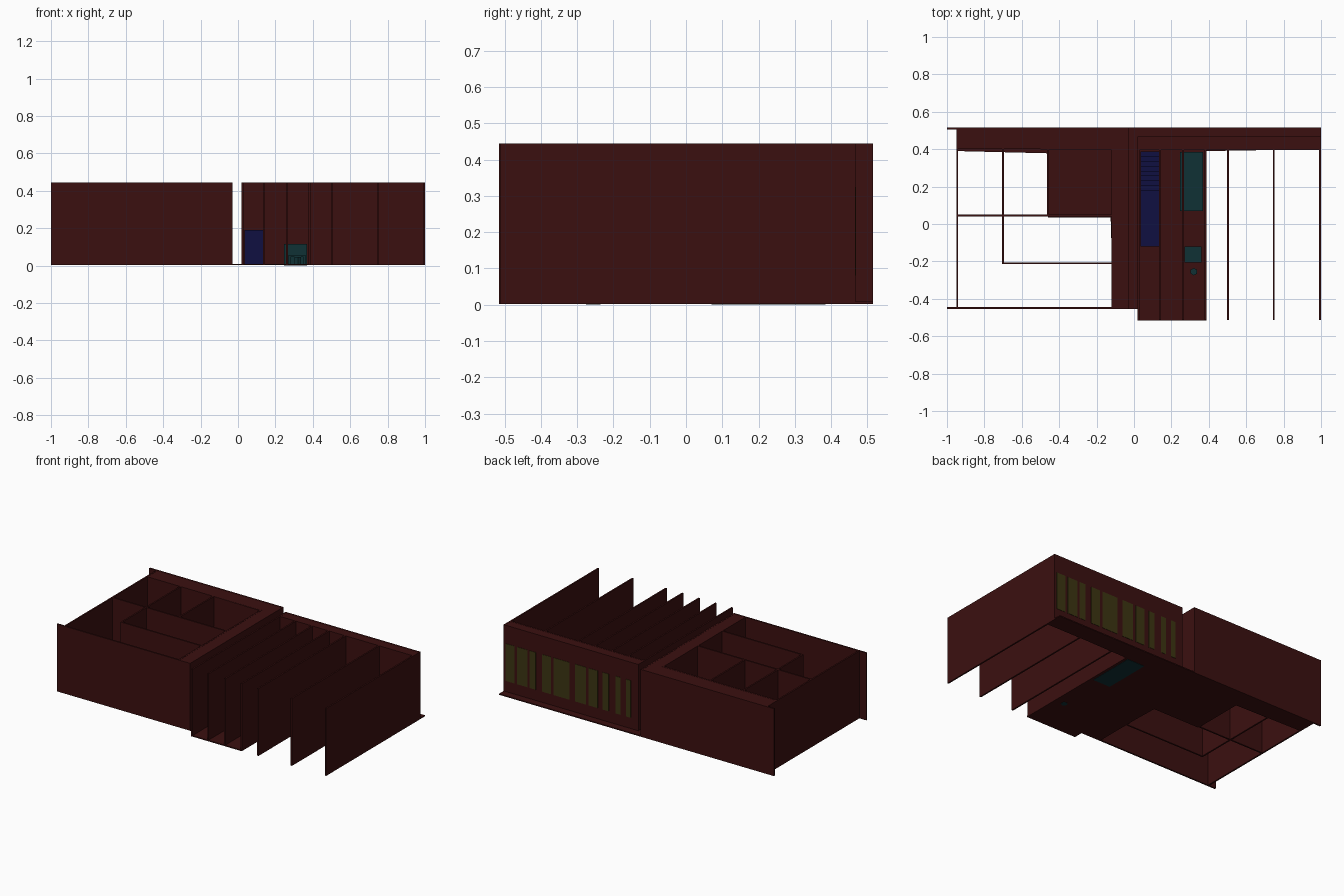
import bpy, bmesh

cube = bpy.data.objects.get("Cube")
if cube:
    bpy.data.objects.remove(cube, do_unlink=True)

H = 0.445   # wall height
T = 0.01    # wall thickness


def material(name, rgb):
    m = bpy.data.materials.new(name)
    m.use_nodes = True
    m.diffuse_color = (*rgb, 1)
    m.node_tree.nodes["Principled BSDF"].inputs["Base Color"].default_value = (*rgb, 1)
    return m


RED = material("dark red", (0.044, 0.005, 0.005))
BLUE = material("navy blue", (0.005, 0.005, 0.052))
TEAL = material("dark teal", (0.005, 0.031, 0.036))
OLIVE = material("dark olive", (0.045, 0.036, 0.006))


def slab(name, outline, z0, z1, mat):
    """Extrude a flat outline between two heights."""
    bm = bmesh.new()
    base = bm.faces.new([bm.verts.new((x, y, z0)) for x, y in outline])
    top = bmesh.ops.extrude_face_region(bm, geom=[base])["geom"]
    for v in top:
        if isinstance(v, bmesh.types.BMVert):
            v.co.z = z1
    bmesh.ops.recalc_face_normals(bm, faces=bm.faces)
    mesh = bpy.data.meshes.new(name)
    bm.to_mesh(mesh)
    bm.free()
    mesh.materials.append(mat)
    ob = bpy.data.objects.new(name, mesh)
    bpy.context.collection.objects.link(ob)
    return ob


def box(name, x0, x1, y0, y1, z0, z1, mat=RED):
    return slab(name, [(x0, y0), (x1, y0), (x1, y1), (x0, y1)], z0, z1, mat)


def wall_x(name, x0, x1, y):
    box(name, x0, x1, y - T / 2, y + T / 2, 0.002, H)


def wall_y(name, x, y0, y1):
    box(name, x - T / 2, x + T / 2, y0, y1, 0.002, H)


# Floor of the corridors, the hall and the inner room
slab("floor", [(1, 0.515), (-0.95, 0.515), (-0.95, 0.39), (-0.46, 0.378),
               (-0.46, 0.035), (-0.125, 0.035), (-0.11, -0.455), (0.02, -0.455),
               (0.02, -0.515), (0.388, -0.515), (0.388, 0.39), (1, 0.4)],
     0.002, 0.009, RED)

# Corridor ceilings
slab("west_corridor_ceiling", [(-0.95, 0.51), (-0.95, 0.405), (-0.11, 0.395),
                               (-0.11, -0.45), (-0.03, -0.45), (-0.03, 0.51)],
     H - 0.008, H - 0.001, RED)
box("east_corridor_ceiling", 0.02, 1, 0.395, 0.465, H - 0.008, H - 0.001)

# West wing outer walls
wall_x("west_back_wall", -1, -0.03, 0.51)
wall_x("west_front_wall", -1, -0.03, -0.45)
wall_y("west_end_wall", -0.945, -0.45, 0.51)
wall_y("west_passage_wall", -0.035, -0.455, 0.515)

# West wing rooms
wall_x("west_corridor_wall", -0.945, -0.11, 0.405)
wall_y("west_inner_wall", -0.115, -0.45, 0.405)
wall_x("room_wall_long", -0.945, -0.115, 0.045)
wall_x("room_wall_short", -0.705, -0.115, -0.21)
wall_y("room_divider_outer", -0.7, -0.21, 0.405)
wall_y("room_divider_inner", -0.46, 0.045, 0.405)

# East wing walls and open-fronted dividers
wall_x("east_window_wall", 0.02, 1, 0.462)
wall_x("east_corridor_wall", 0.02, 1, 0.4)
wall_y("east_passage_wall", 0.025, -0.515, 0.465)
for x in (0.14, 0.262, 0.383, 0.503, 0.747):
    wall_y("east_divider", x, -0.512, 0.4)
wall_y("east_end_wall", 0.995, -0.512, 0.465)

# Window panes along the east back wall
for a, b in ((0.92, 0.985), (0.825, 0.9), (0.765, 0.81), (0.655, 0.72),
             (0.52, 0.635), (0.4, 0.48), (0.315, 0.38), (0.235, 0.28),
             (0.15, 0.185), (0.075, 0.11)):
    box("window_pane", a, b, 0.465, 0.469, 0.08, 0.325, OLIVE)

# Staircase with a landing
box("stair_landing", 0.035, 0.136, -0.12, 0.18, 0.009, 0.19, BLUE)
STEPS = 8
for i in range(STEPS):
    y = 0.18 + i * 0.026
    box("stair_step", 0.035, 0.136, y, y + 0.026, 0.009,
        0.19 * (1 - (i + 1) / (STEPS + 1)), BLUE)

# Furniture
box("cabinet", 0.245, 0.37, 0.07, 0.385, 0, 0.115, TEAL)
box("bench_top", 0.27, 0.36, -0.205, -0.12, 0.045, 0.058, TEAL)
for x in (0.27, 0.35):
    for y in (-0.205, -0.13):
        box("bench_leg", x, x + 0.01, y, y + 0.01, 0.009, 0.045, TEAL)
bpy.ops.mesh.primitive_cylinder_add(vertices=6, radius=0.02, depth=0.045,
                                    location=(0.32, -0.255, 0.0225))
stool = bpy.context.object
stool.name = "stool"
stool.data.materials.append(TEAL)
